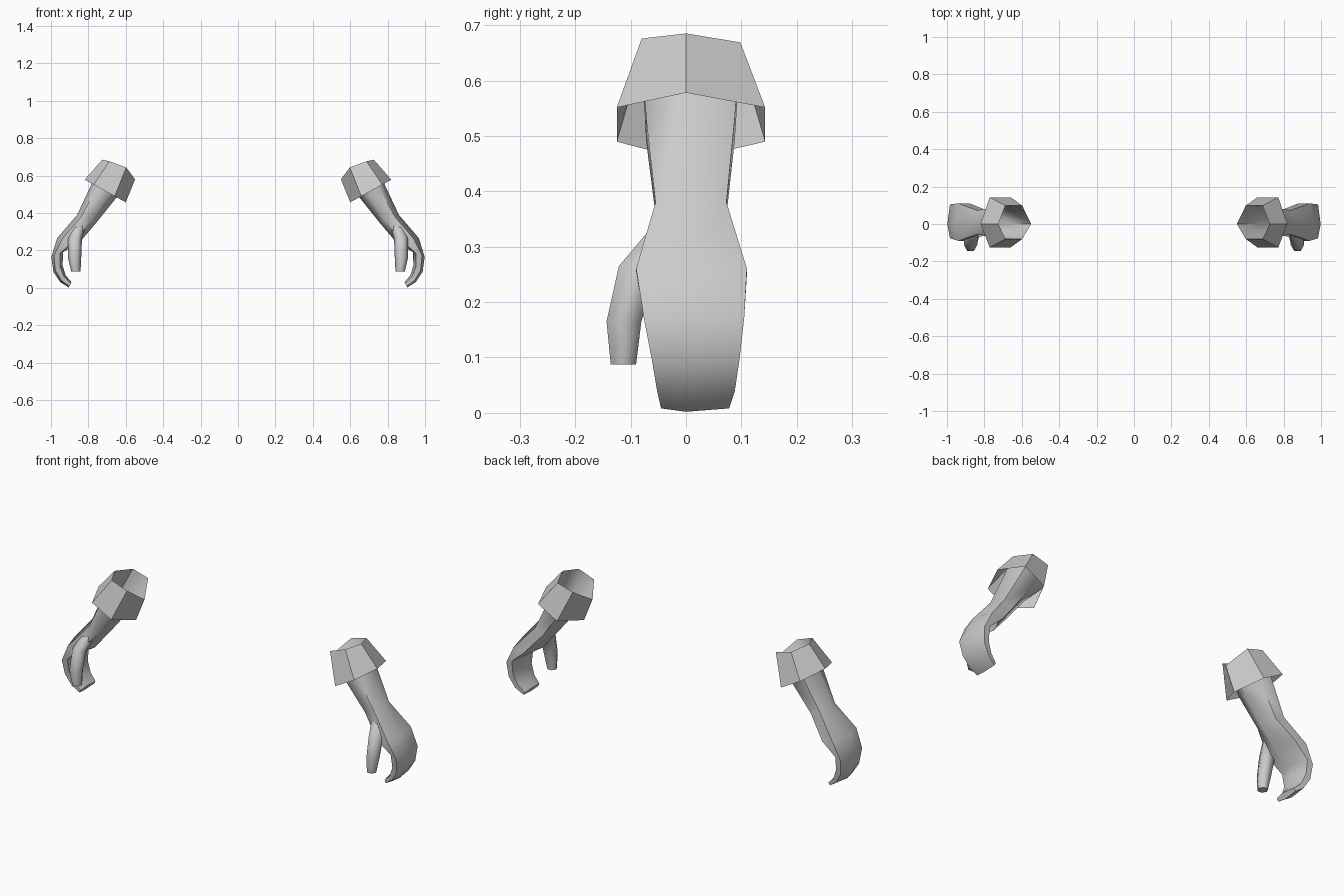
import bpy, math

if "Cube" in bpy.data.objects:
    bpy.data.objects.remove(bpy.data.objects["Cube"])

grey = bpy.data.materials.new("light_grey")
grey.diffuse_color = (0.6, 0.6, 0.6, 1)
grey.use_nodes = True
grey.node_tree.nodes["Principled BSDF"].inputs["Base Color"].default_value = grey.diffuse_color


def ring(outer, inner, y0, y1, lift=0.0):
    """Six-sided section: outer and inner (x, z) tips, with front and back flats."""
    def at(t, y, up=0.0):
        return (outer[0] + (inner[0] - outer[0]) * t, y,
                outer[1] + (inner[1] - outer[1]) * t + up)
    return [at(0, 0), at(.22, y0, lift * .4), at(.73, y0, lift),
            at(1, 0), at(.73, y1, lift), at(.22, y1, lift * .2)]


def oval(centre, rx, ry):
    """Six-sided level section for the thumb."""
    x, y, z = centre
    return [(x + rx * math.cos(i * math.pi / 3),
             y - ry * math.sin(i * math.pi / 3) * 1.1, z) for i in range(6)]


def loft(name, rings, cap=True, smooth=True):
    """Skin the rings, then mirror the part to the other side."""
    verts = [p for r in rings for p in r]
    faces = []
    for k in range(len(rings) - 1):
        for i in range(6):
            j = (i + 1) % 6
            faces.append((k * 6 + i, k * 6 + j, k * 6 + 6 + j, k * 6 + 6 + i))
    if cap:
        n = len(verts) - 6
        faces.append(tuple(n + i for i in range(6)))
    # sections run clockwise seen from above, so flip for outward normals
    faces = [f[::-1] for f in faces]
    me = bpy.data.meshes.new(name)
    me.from_pydata(verts, [], [f[::-1] for f in faces])
    me.materials.append(grey)
    ob = bpy.data.objects.new(name, me)
    bpy.context.collection.objects.link(ob)
    ob.modifiers.new("Mirror", 'MIRROR').use_clip = False
    if smooth:
        bpy.ops.object.select_all(action='DESELECT')
        ob.select_set(True)
        bpy.context.view_layer.objects.active = ob
        bpy.ops.object.shade_smooth_by_angle(angle=math.radians(65))
    return ob


# Shared rim where the sleeve folds back from the arm
rim = ring((.726, .685), (.55, .58), -.08, .098, .035)

# Forearm, wrist and curled mitten hand
loft("arm_and_hand", [
    rim,
    ring((.785, .55), (.66, .47), -.072, .088),
    ring((.86, .39), (.76, .345), -.055, .073),
    ring((.967, .265), (.845, .245), -.09, .11),
    ring((.998, .165), (.935, .19), -.076, .105),
    ring((.987, .085), (.938, .12), -.061, .096),
    ring((.95, .03), (.922, .068), -.052, .088),
    ring((.905, .002), (.89, .03), -.045, .078),
])

# Thumb hanging in front of the palm
loft("thumb", [
    oval((.845, -.025, .345), .035, .03),
    oval((.872, -.085, .265), .038, .038),
    oval((.874, -.112, .165), .036, .033),
    oval((.867, -.113, .087), .025, .024),
])

# Flared six-sided cuff
loft("cuff", [rim, ring((.82, .578), (.60, .457), -.125, .143)],
     cap=False, smooth=False)
